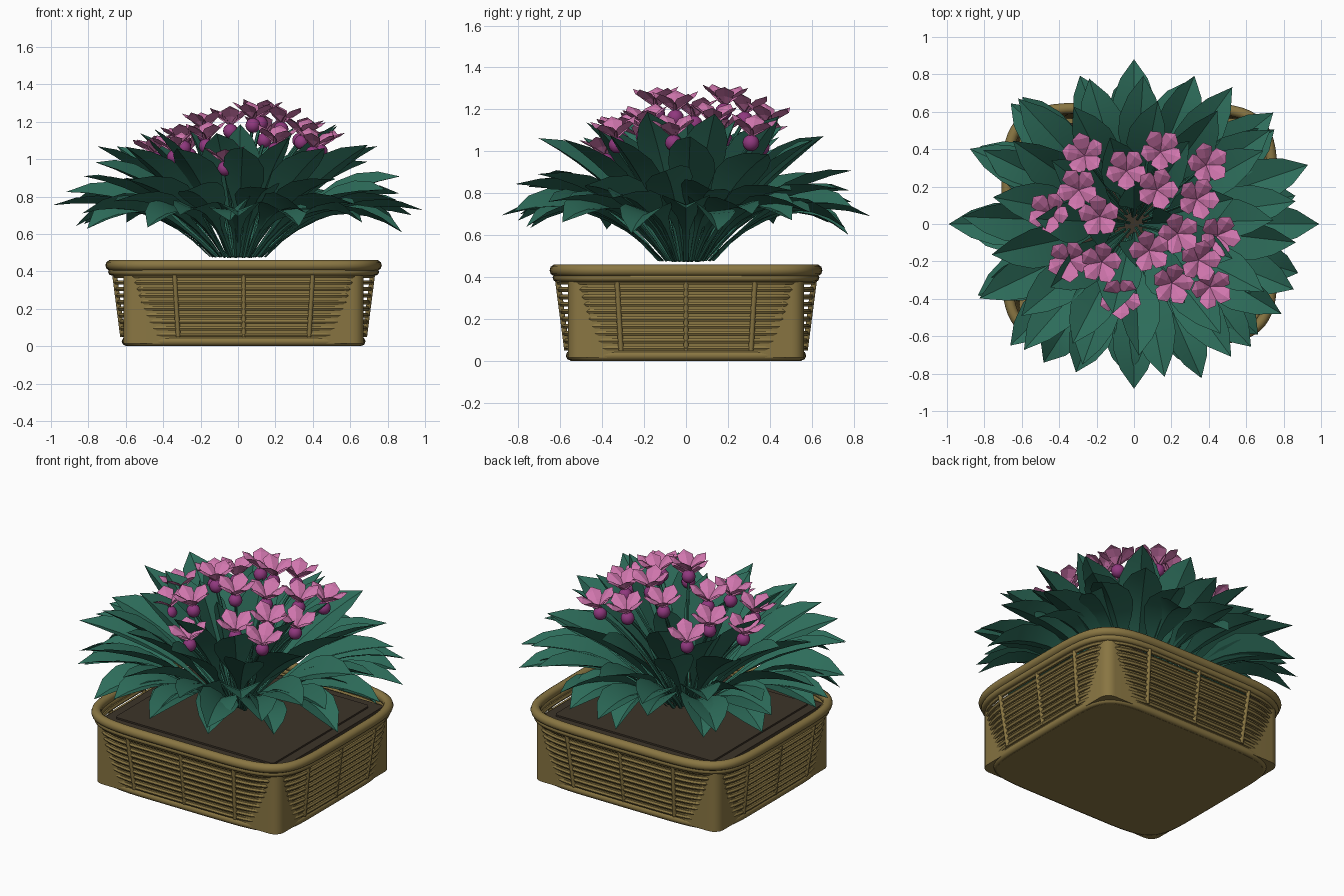
import bpy, bmesh, math, random
from mathutils import Vector, Matrix

if "Cube" in bpy.data.objects:
    bpy.data.objects.remove(bpy.data.objects["Cube"])

random.seed(4)
CX = 0.03  # basket centre in x


def material(name, rgb):
    m = bpy.data.materials.new(name)
    m.diffuse_color = (*rgb, 1)
    m.use_nodes = True
    m.node_tree.nodes["Principled BSDF"].inputs["Base Color"].default_value = m.diffuse_color
    return m


WICKER = material("wicker", (0.25, 0.18, 0.055))
SOIL = material("soil", (0.046, 0.034, 0.022))
LEAF = material("leaf green", (0.026, 0.15, 0.102))
PETAL = material("petal pink", (0.63, 0.18, 0.42))
BUD = material("bud purple", (0.28, 0.04, 0.21))


def finish(bm, name, mat, angle=None):
    bmesh.ops.remove_doubles(bm, verts=bm.verts, dist=0.0002)
    me = bpy.data.meshes.new(name)
    bm.to_mesh(me)
    bm.free()
    ob = bpy.data.objects.new(name, me)
    bpy.context.collection.objects.link(ob)
    me.materials.append(mat)
    if angle:
        bpy.ops.object.select_all(action='DESELECT')
        bpy.context.view_layer.objects.active = ob
        ob.select_set(True)
        bpy.ops.object.shade_smooth_by_angle(angle=math.radians(angle))
    return ob


def loop(a, b, z, n, count=64):
    """Rounded rectangle (superellipse) at height z."""
    out = []
    for i in range(count):
        t = 2 * math.pi * i / count
        c, s = math.cos(t), math.sin(t)
        out.append(Vector((CX + a * math.copysign(abs(c) ** (2 / n), c),
                           b * math.copysign(abs(s) ** (2 / n), s), z)))
    return out


def tube(bm, pts, r, closed=False, up=Vector((0, 0, 1)), sides=8):
    rings, n = [], len(pts)
    for i, p in enumerate(pts):
        if closed:
            t = pts[(i + 1) % n] - pts[i - 1]
        else:
            t = pts[min(i + 1, n - 1)] - pts[max(i - 1, 0)]
        u = up.cross(t).normalized()
        v = t.normalized().cross(u)
        rings.append([bm.verts.new(p + r * (u * math.cos(k * math.tau / sides) + v * math.sin(k * math.tau / sides)))
                      for k in range(sides)])
    for i in range(n if closed else n - 1):
        a, b = rings[i], rings[(i + 1) % n]
        for k in range(sides):
            j = (k + 1) % sides
            bm.faces.new((a[k], a[j], b[j], b[k]))
    if not closed:
        bm.faces.new(rings[0][::-1])
        bm.faces.new(rings[-1])


def blade(bm, path, widths, az, fold, mat=Matrix(), scale=(1, 1), roll=0.0):
    """Creased leaf or petal along an (r, z) path, pointing to azimuth az."""
    d = Vector((math.cos(az) * scale[0], math.sin(az) * scale[1], 0))
    s = Vector((-math.sin(az), math.cos(az), 0))
    rows = []
    for i, ((r, z), w) in enumerate(zip(path, widths)):
        q, p = path[min(i + 1, len(path) - 1)], path[max(i - 1, 0)]
        nrm = (d * (p[1] - q[1]) + Vector((0, 0, q[0] - p[0]))).normalized()
        side = s * math.cos(roll) + nrm * math.sin(roll)
        nrm = nrm * math.cos(roll) - s * math.sin(roll)
        c = d * r + Vector((0, 0, z))
        rows.append([bm.verts.new(mat @ v) for v in
                     (c + side * w + nrm * w * fold, c, c - side * w + nrm * w * fold)])
    for (l0, m0, r0), (l1, m1, r1) in zip(rows, rows[1:]):
        bm.faces.new((m0, m1, l1, l0))
        bm.faces.new((r0, r1, m1, m0))


def block(name, hx, hy, z0, z1, mat, bevel):
    bm = bmesh.new()
    bmesh.ops.create_cube(bm, size=1, matrix=Matrix.Translation((CX, 0, (z0 + z1) / 2))
                          @ Matrix.Diagonal((2 * hx, 2 * hy, z1 - z0, 1)))
    edges = [e for e in bm.edges if abs(e.verts[0].co.z - e.verts[1].co.z) > 1e-4]
    bmesh.ops.bevel(bm, geom=edges, offset=bevel, segments=4, profile=0.5, affect='EDGES')
    return finish(bm, name, mat, 30)


# basket: straight liner, whose corners show below the woven rods
block("basket_liner", 0.642, 0.563, 0.015, 0.38, WICKER, 0.06)
block("soil", 0.61, 0.54, 0.34, 0.405, SOIL, 0.02)
block("soil_top", 0.55, 0.48, 0.40, 0.415, SOIL, 0.02)

# woven horizontal rods
bm = bmesh.new()
for i in range(10):
    f = i / 9
    tube(bm, loop(0.648 + 0.04 * f, 0.569 + 0.04 * f, 0.06 + 0.315 * f, 5.5), 0.013, True, sides=6)
finish(bm, "woven_rods", WICKER, 50)

# thin upright stakes on all four sides, lying in the weave
bm = bmesh.new()
for s in (-1, 1):
    for k in (-1, 0, 1):
        tube(bm, [Vector((CX + k * 0.35, s * 0.568, 0.05)), Vector((CX + k * 0.37, s * 0.614, 0.4))],
             0.013, up=Vector((0, 1, 0)))
        tube(bm, [Vector((CX + s * 0.647, k * 0.31, 0.05)), Vector((CX + s * 0.692, k * 0.33, 0.4))],
             0.013, up=Vector((1, 0, 0)))
finish(bm, "stakes", WICKER, 50)

# rim and foot
bm = bmesh.new()
tube(bm, loop(0.71, 0.622, 0.432, 5.5), 0.029, True, sides=10)
tube(bm, loop(0.705, 0.617, 0.397, 5.5), 0.02, True)
finish(bm, "basket_rim", WICKER, 50)
bm = bmesh.new()
tube(bm, loop(0.628, 0.55, 0.025, 7), 0.024, True)
finish(bm, "basket_foot", WICKER, 50)
bm = bmesh.new()
bottom = bm.faces.new([bm.verts.new(p) for p in loop(0.628, 0.55, 0.03, 7)])
ext = bmesh.ops.extrude_face_region(bm, geom=[bottom])
bmesh.ops.translate(bm, vec=(0, 0, -0.03), verts=[v for v in ext["geom"] if isinstance(v, bmesh.types.BMVert)])
bmesh.ops.recalc_face_normals(bm, faces=bm.faces)
finish(bm, "basket_bottom", WICKER, 30)

# leaves: rings of (count, tip r, tip z, control r, control z, half width)
RINGS = [(13, 0.93, 0.63, 0.52, 0.86, 0.115),
         (16, 0.97, 0.73, 0.50, 0.82, 0.115),
         (15, 0.93, 0.86, 0.42, 0.82, 0.115),
         (13, 0.80, 1.03, 0.36, 0.85, 0.115),
         (9, 0.56, 1.14, 0.25, 0.88, 0.115),
         (4, 0.27, 1.17, 0.15, 0.88, 0.1)]
PROFILE = [0.10, 0.12, 0.17, 0.38, 0.76, 1.0, 0.97, 0.64, 0.0]
bm = bmesh.new()
for j, (n, tr, tz, cr, cz, w) in enumerate(RINGS):
    for i in range(n):
        fixed = j == 1 and i % 4 == 0
        az = math.tau * (i + (0.5 if j % 2 == 0 else 0)) / n + (0 if fixed else random.uniform(-0.09, 0.09))
        r1 = 0.99 if fixed else tr * random.uniform(0.93, 1.0)
        z1 = tz + random.uniform(-0.05, 0.05)
        r0 = 0.15 - 0.02 * j
        boost = 1 + 0.06 * math.sin(2 * az) ** 2  # squarer outline seen from above
        path = []
        for k in range(9):
            t = k / 8
            path.append(((1 - t) ** 2 * r0 + 2 * t * (1 - t) * cr + t * t * r1,
                         (1 - t) ** 2 * 0.475 + 2 * t * (1 - t) * cz + t * t * z1))
        blade(bm, path, [w * p for p in PROFILE], az, 0.4, scale=(boost, 0.89 * boost),
              roll=0 if fixed else random.uniform(-0.4, 0.4))
finish(bm, "leaves", LEAF, 22)

# flowers: bud positions
FLOWERS = [(-0.26, 0.36, 1.02), (-0.29, 0.18, 1.06), (-0.44, 0.06, 1.00), (-0.34, -0.19, 1.01),
           (-0.18, 0.04, 1.13), (-0.07, -0.38, 0.95), (-0.04, 0.28, 1.15), (0.14, 0.38, 1.1),
           (0.12, 0.18, 1.19), (0.38, 0.31, 1.04), (0.33, 0.13, 1.10), (0.23, -0.05, 1.16),
           (0.44, -0.06, 1.04), (0.20, -0.31, 1.05), (0.40, -0.33, 1.03), (0.08, -0.14, 1.18),
           (-0.17, -0.20, 1.07), (0.34, -0.19, 1.09)]
petals, buds, stems = bmesh.new(), bmesh.new(), bmesh.new()
for x, y, z in FLOWERS:
    p = Vector((x, y, z))
    lean = Vector((x * 0.4, y * 0.4, 1)).normalized()
    M = Matrix.Translation(p) @ Vector((0, 0, 1)).rotation_difference(lean).to_matrix().to_4x4()
    bmesh.ops.create_uvsphere(buds, u_segments=12, v_segments=8, radius=0.04, matrix=M)
    turn = random.uniform(0, 6)
    for k in range(5):  # wide cupped petals with a raised middle
        blade(petals, [(0.0, 0.036), (0.035, 0.075), (0.08, 0.11), (0.115, 0.122)],
              [0.014, 0.04, 0.047, 0.0], turn + k * math.tau / 5, -0.25, M)
    base = Vector((x * 0.15, y * 0.15, 0.475))
    ctrl = Vector((x * 0.5, y * 0.5, z - 0.2))
    tube(stems, [base.lerp(ctrl, t / 5).lerp(ctrl.lerp(p, t / 5), t / 5) for t in range(6)],
         0.009, up=Vector((-y, x, 0)), sides=6)
finish(petals, "petals", PETAL)
finish(buds, "flower_buds", BUD, 60)
finish(stems, "flower_stems", LEAF, 50)
